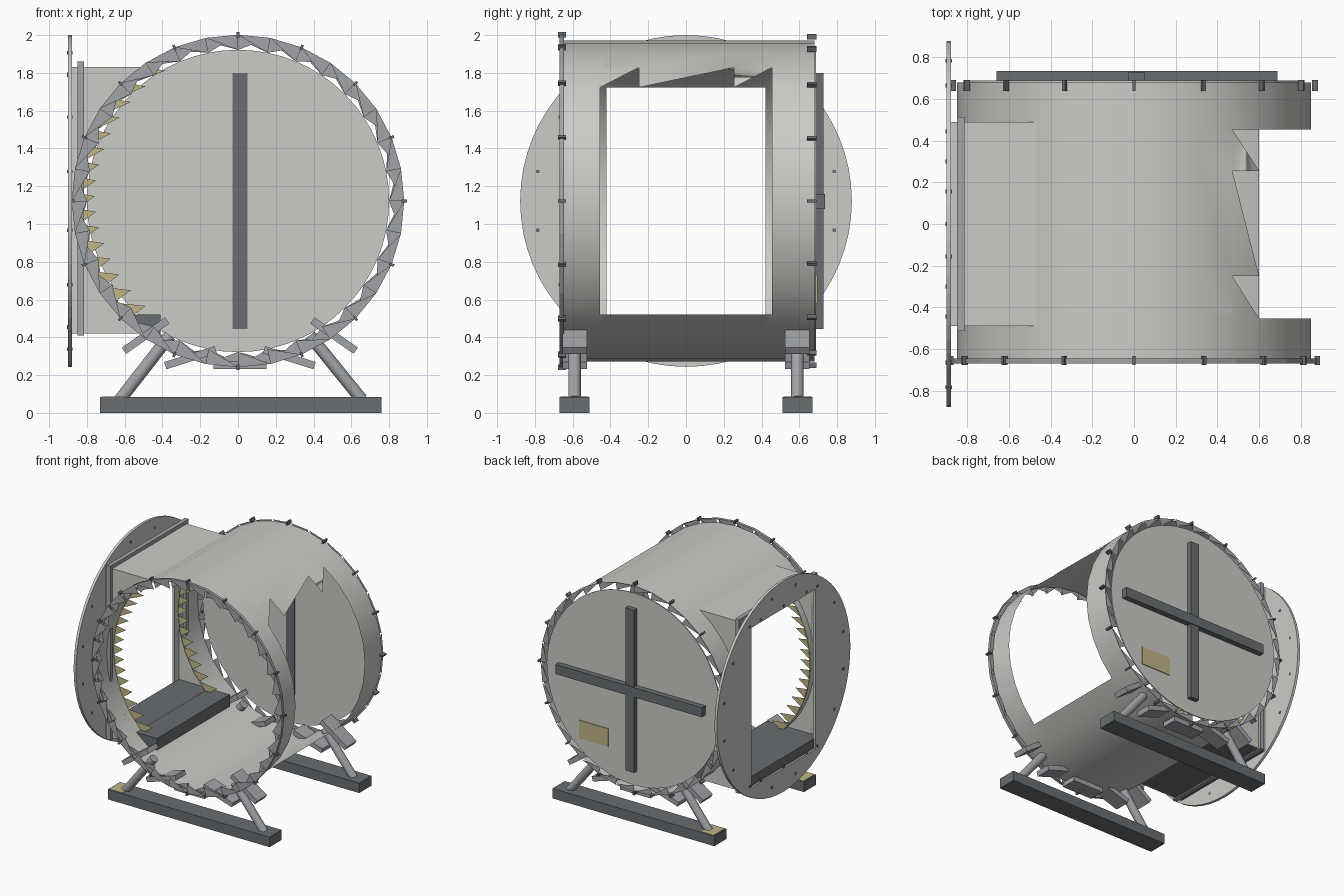
import bpy, bmesh
from math import sin, cos, pi, radians, sqrt
from mathutils import Vector, Matrix

cube = bpy.data.objects.get("Cube")
if cube:
    bpy.data.objects.remove(cube)

CZ, R, SEG = 1.122, 0.85, 32   # drum centre height, radius, sides


def material(name, rgb):
    m = bpy.data.materials.new(name)
    m.use_nodes = True
    m.diffuse_color = (*rgb, 1)
    m.node_tree.nodes["Principled BSDF"].inputs["Base Color"].default_value = (*rgb, 1)
    return m


LIGHT = material("light grey", (0.60, 0.60, 0.57))
STEEL = material("steel grey", (0.36, 0.37, 0.39))
DARK = material("dark grey", (0.14, 0.155, 0.165))
KHAKI = material("khaki", (0.53, 0.46, 0.24))


def finish(name, bm, mat, smooth=False):
    bmesh.ops.remove_doubles(bm, verts=bm.verts, dist=1e-5)
    bmesh.ops.recalc_face_normals(bm, faces=bm.faces)
    me = bpy.data.meshes.new(name)
    bm.to_mesh(me)
    bm.free()
    me.materials.append(mat)
    for p in me.polygons:
        p.use_smooth = smooth
    ob = bpy.data.objects.new(name, me)
    bpy.context.collection.objects.link(ob)
    if smooth:
        bpy.ops.object.select_all(action='DESELECT')
        ob.select_set(True)
        bpy.context.view_layer.objects.active = ob
        bpy.ops.object.shade_smooth_by_angle(angle=radians(30))
    return ob


def add_box(bm, lo, hi, rot=Matrix()):
    lo, hi = Vector(lo), Vector(hi)
    size = Matrix.Diagonal((*(hi - lo), 1))
    bmesh.ops.create_cube(bm, size=1, matrix=Matrix.Translation((lo + hi) / 2) @ rot @ size)


def box(name, lo, hi, mat):
    bm = bmesh.new()
    add_box(bm, lo, hi)
    return finish(name, bm, mat)


def ring_pt(a, y, r=R):
    return Vector((r * cos(a), y, CZ + r * sin(a)))


def face(bm, pts):
    return bm.faces.new([bm.verts.new(p) for p in pts])


def extrude(bm, offset):
    got = bmesh.ops.extrude_face_region(bm, geom=bm.faces[:])
    bmesh.ops.translate(bm, vec=offset, verts=[v for v in got["geom"] if isinstance(v, bmesh.types.BMVert)])


def prism(name, pts, offset, mat):
    bm = bmesh.new()
    face(bm, pts)
    extrude(bm, offset)
    return finish(name, bm, mat)


def holed_plate(name, outer, inner, x, depth, mat):
    bm = bmesh.new()
    for loop in (outer, inner):
        vs = [bm.verts.new((x, y, z)) for y, z in loop]
        for a, b in zip(vs, vs[1:] + vs[:1]):
            bm.edges.new((a, b))
    bmesh.ops.triangle_fill(bm, edges=bm.edges[:], use_beauty=True, normal=(1, 0, 0))
    extrude(bm, (depth, 0, 0))
    return finish(name, bm, mat)


def rect(w, z0, z1):
    return [(-w, z0), (w, z0), (w, z1), (-w, z1)]


STEP = 2 * pi / SEG

# Drum shell with a large opening on each side
W, DW = 0.455, 0.42
ys = [-0.65, -W, -DW, -0.25, 0.255, DW, W, 0.68]
bm = bmesh.new()
for i in range(SEG):
    mid = (i + 0.5) * 360 / SEG
    for y0, y1 in zip(ys, ys[1:]):
        ym = (y0 + y1) / 2
        open_left = (mid < 56 or mid > 315) and abs(ym) < W
        open_duct = 135 < mid < 225 and abs(ym) < DW
        if not (open_left or open_duct):
            a, b = i * STEP, (i + 1) * STEP
            face(bm, [ring_pt(a, y0), ring_pt(a, y1), ring_pt(b, y1), ring_pt(b, y0)])
# Jagged upper edge of the left opening
low, high = 4 * STEP, 5 * STEP
for y0, y1 in ((-W, -0.25), (-0.25, 0.255), (0.255, W)):
    face(bm, [ring_pt(low, y0), ring_pt(high, y1), ring_pt(high, y0)])
finish("drum_shell", bm, LIGHT, True)


# Serrated end rings
def serrated_ring(bm, y, r0, r1, flip):
    for i in range(SEG):
        a, b = i * STEP, (i + 1) * STEP
        face(bm, [ring_pt(b if flip else a, y, r0), ring_pt(a, y, r1), ring_pt(b, y, r1)])


bm = bmesh.new()
serrated_ring(bm, -0.67, 0.80, 0.88, False)
serrated_ring(bm, -0.645, 0.80, 0.88, True)
for i in range(SEG):
    a, b = i * STEP, (i + 1) * STEP
    face(bm, [ring_pt(a, -0.67, 0.88), ring_pt(b, -0.67, 0.88),
              ring_pt(b, -0.645, 0.88), ring_pt(a, -0.645, 0.88)])
finish("front_ring", bm, STEEL)
bm = bmesh.new()
serrated_ring(bm, 0.686, 0.80, 0.86, False)
finish("back_ring", bm, STEEL)

# Back plate, cross braces and label plate
prism("back_plate", [ring_pt(i * pi / 32, 0.68, 0.80) for i in range(64)], (0, 0.009, 0), LIGHT)
box("vertical_brace", (-0.03, 0.674, 0.445), (0.05, 0.727, 1.80), DARK)
box("horizontal_brace", (-0.66, 0.684, 1.08), (0.69, 0.735, 1.16), DARK)
box("label_plate", (0.23, 0.688, 0.58), (0.50, 0.695, 0.73), KHAKI)

# Radial bolts around both ends
bm = bmesh.new()
for i in range(16):
    turn = Matrix.Rotation(-i * pi / 8, 4, 'Y')
    for y0, y1, r in ((0.64, 0.692, 0.87), (-0.678, -0.635, 0.88)):
        c = ring_pt(i * pi / 8, (y0 + y1) / 2, r)
        half = Vector((0.014, (y1 - y0) / 2, 0.007))
        add_box(bm, c - half, c + half, turn)
finish("rim_bolts", bm, DARK)

# Side duct: two shaped walls, a roof and a dark floor
XD, Z0, Z1 = -0.885, 0.42, 1.83
for side, y in (("front", -0.49), ("back", 0.48)):
    pts = [Vector((XD, y, Z1)), Vector((XD, y, Z0))]
    for k in range(17):
        z = Z0 + (Z1 - Z0) * k / 16
        pts.append(Vector((-sqrt(R * R - (z - CZ) ** 2), y, z)))
    prism("duct_wall_" + side, pts, (0, 0.01, 0), LIGHT)
box("duct_roof", (XD, -0.49, Z1 - 0.01), (-0.46, 0.49, Z1), LIGHT)
box("duct_floor", (XD, -0.48, Z0), (-0.41, 0.48, 0.52), DARK)

# Pointed teeth along the duct mouth
bm = bmesh.new()
for y in (-0.425, 0.425):
    for k in range(16):
        z, h = 0.50 + k * 0.083, 0.083
        x0, x1 = (-sqrt(R * R - (t - CZ) ** 2) for t in (z, z + h))
        tip = max(x0, x1) + 0.09
        face(bm, [(x0, y, z), (tip, y, z + h * 0.8), (x1, y, z + h)])
finish("duct_teeth", bm, KHAKI)

# Square collar and round mounting flange
holed_plate("duct_collar", rect(0.515, 0.41, 1.86), rect(0.48, Z0, 1.82), -0.85, 0.035, STEEL)
circle = [(0.878 * cos(i * pi / 32), CZ + 0.878 * sin(i * pi / 32)) for i in range(64)]
holed_plate("round_flange", circle, rect(DW, 0.44, 1.77), -0.90, 0.022, LIGHT)

# Flange bolts
spots = [(0.80 * cos(t), 0.80 * sin(t)) for t in ((i + 0.5) * pi / 8 for i in range(16))]
spots += [(y, s * 0.67) for y in (-0.3, 0, 0.3) for s in (-1, 1)]
bm = bmesh.new()
for y, z in spots:
    add_box(bm, (-0.905, y - 0.009, CZ + z - 0.009), (-0.875, y + 0.009, CZ + z + 0.009))
finish("flange_bolts", bm, DARK)

# Stands: rail, end tag, sloping legs and saddle pads
for side, y in (("front", -0.59), ("back", 0.59)):
    box(side + "_rail", (-0.73, y - 0.08, 0), (0.76, y + 0.08, 0.083), DARK)
    box(side + "_rail_tag", (-0.72, y - 0.075, 0.082), (-0.60, y + 0.075, 0.087), KHAKI)
    for label, s in (("right", -1), ("left", 1)):
        foot = Vector((0.015 + s * 0.64, y, 0.07))
        top = Vector((0.01 + s * 0.37, y, 0.41))
        axis = top - foot
        bm = bmesh.new()
        bmesh.ops.create_cone(
            bm, cap_ends=True, segments=20, radius1=0.033, radius2=0.033, depth=axis.length,
            matrix=Matrix.Translation((foot + top) / 2) @ axis.to_track_quat('Z', 'Y').to_matrix().to_4x4())
        finish(f"{side}_{label}_leg", bm, STEEL, True)
    bm = bmesh.new()
    for k in range(-2, 3):
        t = radians(17.5 * k)
        c = Vector((0.01 + 0.87 * sin(t), y, CZ - 0.87 * cos(t)))
        half = Vector((0.14, 0.065, 0.02))
        add_box(bm, c - half, c + half, Matrix.Rotation(t, 4, 'Y'))
    finish(side + "_saddle_pads", bm, STEEL)
